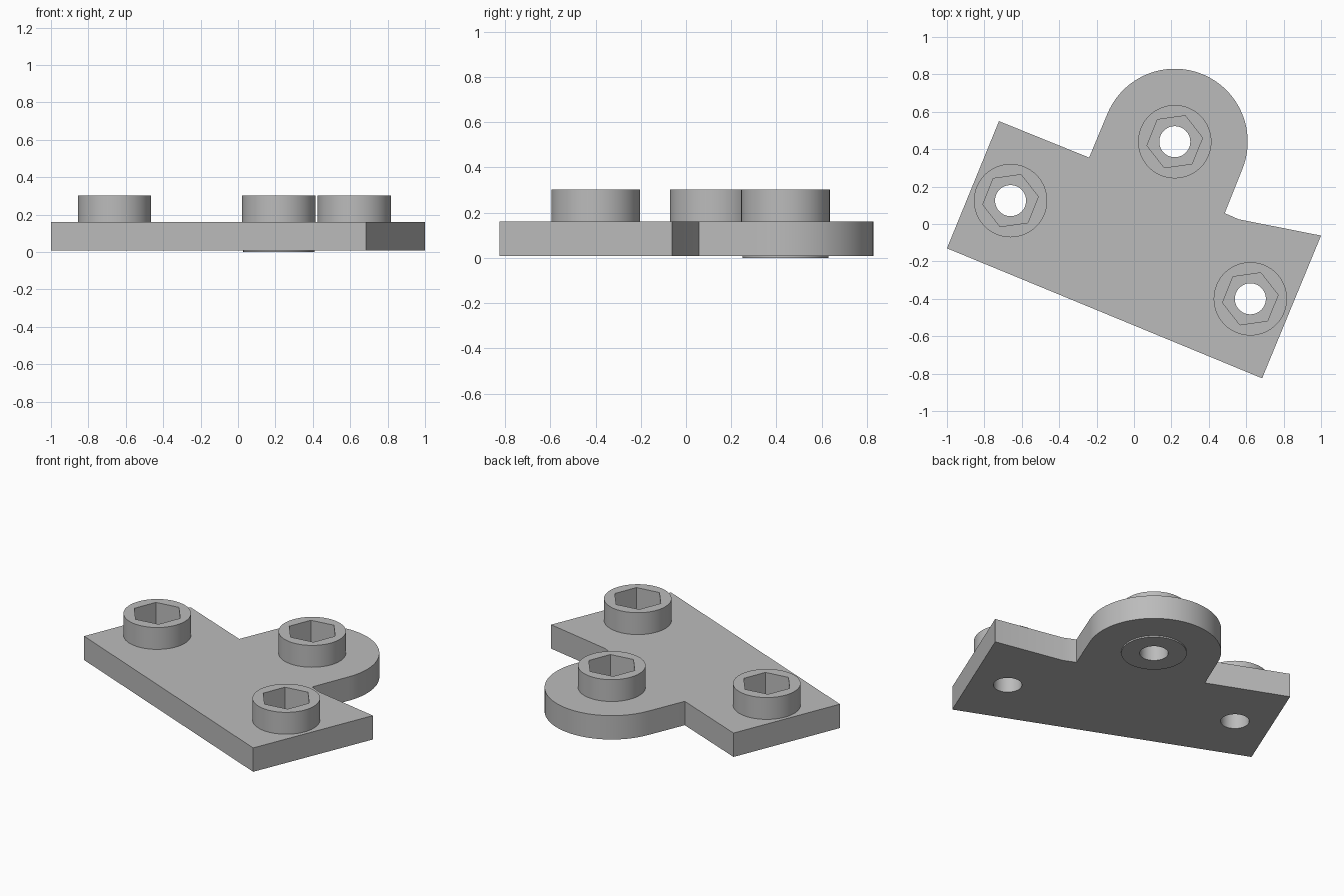
import bpy, bmesh
from math import cos, sin, radians
from mathutils import Vector

cube = bpy.data.objects.get("Cube")
if cube:
    bpy.data.objects.remove(cube, do_unlink=True)

# Single grey finish
grey = bpy.data.materials.new("plain grey")
grey.use_nodes = True
COLOUR = (0.5, 0.5, 0.5, 1)
grey.diffuse_color = COLOUR
grey.node_tree.nodes["Principled BSDF"].inputs["Base Color"].default_value = COLOUR

PLATE_BOTTOM, PLATE_TOP, BOSS_TOP = 0.009, 0.162, 0.302
TILT = radians(-22.3)
LUG = (0.218, 0.44)
HOLES = [LUG, (-0.66, 0.125), (0.622, -0.4)]


def arc(centre, radius, count, start=0.0, sweep=radians(360), closed=True):
    steps = count if closed else count - 1
    return [(centre[0] + radius * cos(start + sweep * i / steps),
             centre[1] + radius * sin(start + sweep * i / steps)) for i in range(count)]


def prism(name, outline, bottom, top):
    """Extrude a flat outline into a solid."""
    bm = bmesh.new()
    face = bm.faces.new([bm.verts.new((x, y, bottom)) for x, y in outline])
    out = bmesh.ops.extrude_face_region(bm, geom=[face])
    verts = [v for v in out["geom"] if isinstance(v, bmesh.types.BMVert)]
    bmesh.ops.translate(bm, vec=Vector((0, 0, top - bottom)), verts=verts)
    bmesh.ops.recalc_face_normals(bm, faces=bm.faces)
    mesh = bpy.data.meshes.new(name)
    bm.to_mesh(mesh)
    bm.free()
    mesh.materials.append(grey)
    obj = bpy.data.objects.new(name, mesh)
    bpy.context.collection.objects.link(obj)
    return obj


def combine(target, tool, operation):
    """Apply a boolean and discard the tool."""
    mod = target.modifiers.new(operation, "BOOLEAN")
    mod.operation, mod.object, mod.solver = operation, tool, "EXACT"
    bpy.ops.object.select_all(action="DESELECT")
    bpy.context.view_layer.objects.active = target
    target.select_set(True)
    bpy.ops.object.modifier_apply(modifier=mod.name)
    bpy.data.objects.remove(tool, do_unlink=True)


# Tilted plate with a rounded lug at the back
outline = [(-1, -0.13), (0.685, -0.825), (1, -0.062), (0.56, 0.025), (0.485, 0.058)]
outline += arc(LUG, 0.39, 49, TILT, radians(180), closed=False)
outline += [(-0.24, 0.355), (-0.722, 0.55)]
bracket = prism("bracket_plate", outline, PLATE_BOTTOM, PLATE_TOP)

# Round bosses, and the thin spacer pad under the lug
for hole in HOLES:
    combine(bracket, prism("boss", arc(hole, 0.196, 64), 0.08, BOSS_TOP), "UNION")
combine(bracket, prism("pad", arc(LUG, 0.19, 64), 0, 0.05), "UNION")

# Hexagonal sockets and round through holes
for hole in HOLES:
    combine(bracket, prism("socket", arc(hole, 0.15, 6, radians(8)), PLATE_TOP, 0.4), "DIFFERENCE")
    combine(bracket, prism("bore", arc(hole, 0.083, 48), -0.1, 0.4), "DIFFERENCE")

bpy.ops.object.shade_smooth_by_angle(angle=radians(25))
